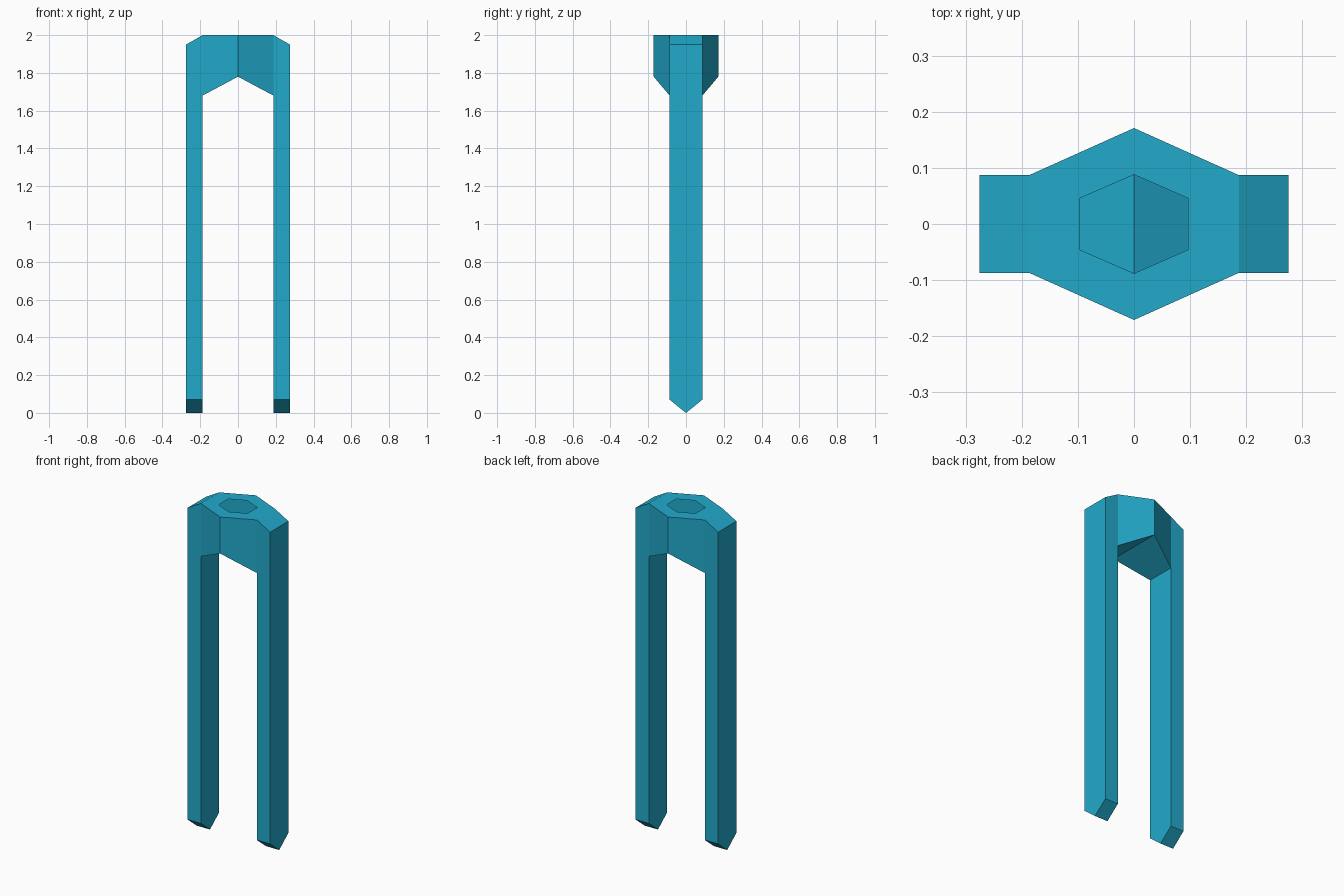
import bpy, bmesh
from mathutils import Vector

if "Cube" in bpy.data.objects:
    bpy.data.objects.remove(bpy.data.objects["Cube"])

X_IN, X_OUT = 0.187, 0.275      # inner and outer side of the legs
Y_LEG, Y_TIP = 0.087, 0.171     # half depth of the legs, and of the head
Z_TOP, Z_SHOULDER = 2.0, 1.95
Z_ARCH, Z_SPRING = 1.78, 1.68   # arch ridge and arch ends
Z_POINT = 0.07                  # where the leg tips start to taper

teal = bpy.data.materials.new("teal_blue")
teal.diffuse_color = (0.016, 0.402, 0.6, 1)
teal.use_nodes = True
teal.node_tree.nodes["Principled BSDF"].inputs["Base Color"].default_value = teal.diffuse_color


def build(name, faces, centre):
    """Make a flat-faced object from polygons, all turned away from centre."""
    bm = bmesh.new()
    for pts in faces:
        bm.faces.new([bm.verts.new(p) for p in pts])
    bmesh.ops.remove_doubles(bm, verts=bm.verts, dist=1e-4)
    bm.normal_update()
    for f in bm.faces:
        if f.normal.dot(f.calc_center_median() - Vector(centre)) < 0:
            f.normal_flip()
    mesh = bpy.data.meshes.new(name)
    bm.to_mesh(mesh)
    bm.free()
    mesh.materials.append(teal)
    obj = bpy.data.objects.new(name, mesh)
    bpy.context.collection.objects.link(obj)
    return obj


def hexagon(tip, x, y):
    return [(0, -tip), (x, -y), (x, y), (0, tip), (-x, y), (-x, -y)]


# Head: hollow hexagonal cap with an open socket on top and an arched underside
rim = hexagon(Y_TIP, X_IN, Y_LEG)
socket = hexagon(0.088, 0.096, 0.046)


def top(p):
    return (*p, Z_TOP)


def under(p):
    return (*p, Z_ARCH if p[0] == 0 else Z_SPRING)


faces = []
for i in range(6):
    a, b = rim[i], rim[(i + 1) % 6]
    c, d = socket[(i + 1) % 6], socket[i]
    faces.append([top(a), top(b), top(c), top(d)])
    if a[0] != b[0]:            # the sides that meet the legs stay open
        faces.append([under(a), under(b), top(b), top(a)])
faces.append([under(p) for p in rim[:4]])
faces.append([under(p) for p in rim[3:] + rim[:1]])
build("head", faces, (0, 0, 1.87))


# Legs: long bars with a sloped shoulder and a wedge tip
def section(x, z_top):
    return [(x, -Y_LEG, z_top), (x, -Y_LEG, Z_POINT), (x, 0, 0),
            (x, Y_LEG, Z_POINT), (x, Y_LEG, z_top)]


for side, name in ((-1, "left_leg"), (1, "right_leg")):
    xi, xo = side * X_IN, side * X_OUT
    inner, outer = section(xi, Z_SPRING), section(xo, Z_SHOULDER)
    crown = [(xi, -Y_LEG, Z_TOP), (xi, Y_LEG, Z_TOP)]
    faces = [inner, outer,
             [inner[1], inner[2], outer[2], outer[1]],
             [inner[2], inner[3], outer[3], outer[2]],
             [crown[0], inner[0], inner[1], outer[1], outer[0]],
             [crown[1], inner[4], inner[3], outer[3], outer[4]],
             [crown[0], crown[1], outer[4], outer[0]]]
    build(name, faces, ((xi + xo) / 2, 0, 1.0))
